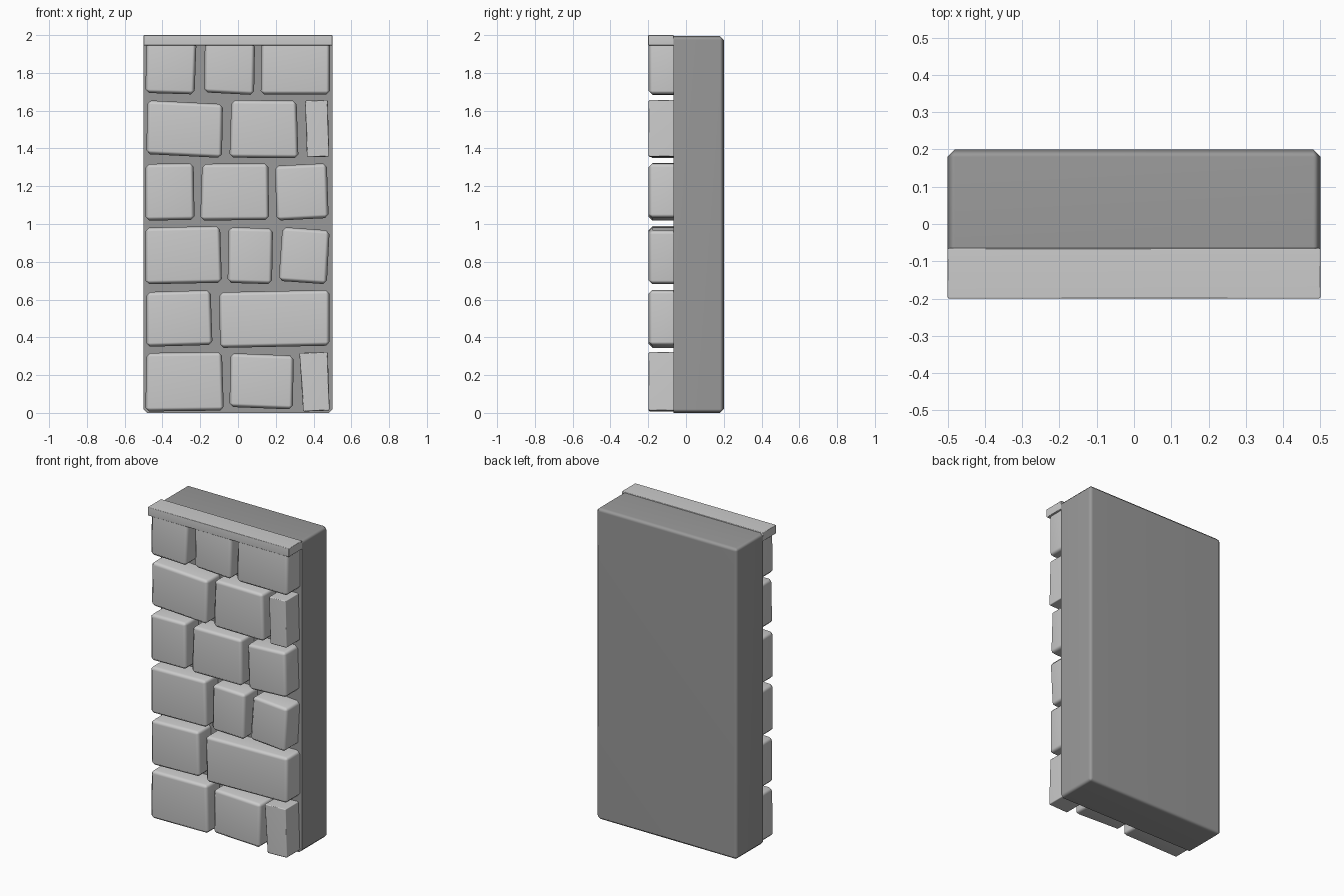
import bpy, bmesh
from math import radians

if "Cube" in bpy.data.objects:
    bpy.data.objects.remove(bpy.data.objects["Cube"])

FRONT, JOIN, BACK = -0.198, -0.067, 0.2


def grey(name, value):
    mat = bpy.data.materials.new(name)
    mat.diffuse_color = (value, value, value, 1)
    mat.use_nodes = True
    mat.node_tree.nodes["Principled BSDF"].inputs["Base Color"].default_value = mat.diffuse_color
    return mat


mortar = grey("dark_mortar", 0.32)
stone = grey("grey_stone", 0.66)


def prism(name, outline, y0, y1, bevel, keep_y=None, mat=None):
    """Extrude an x-z outline along y, chamfering all edges except those lying on keep_y."""
    bm = bmesh.new()
    a = [bm.verts.new((x, y0, z)) for x, z in outline]
    b = [bm.verts.new((x, y1, z)) for x, z in outline]
    n = len(a)
    bm.faces.new(a)
    bm.faces.new(b[::-1])
    for i in range(n):
        j = (i + 1) % n
        bm.faces.new((a[i], b[i], b[j], a[j]))
    edges = [e for e in bm.edges
             if keep_y is None or any(abs(v.co.y - keep_y) > 1e-5 for v in e.verts)]
    bmesh.ops.bevel(bm, geom=edges, offset=bevel, offset_type='OFFSET', segments=1,
                    profile=0.5, affect='EDGES', clamp_overlap=True)
    bmesh.ops.recalc_face_normals(bm, faces=bm.faces)
    mesh = bpy.data.meshes.new(name)
    bm.to_mesh(mesh)
    bm.free()
    obj = bpy.data.objects.new(name, mesh)
    bpy.context.collection.objects.link(obj)
    if mat:
        mesh.materials.append(mat)
    bpy.ops.object.select_all(action='DESELECT')
    obj.select_set(True)
    bpy.context.view_layer.objects.active = obj
    bpy.ops.object.shade_smooth_by_angle(angle=radians(60))
    # Keep the large faces flat and shade only the chamfers
    weighted = obj.modifiers.new("weighted_normals", 'WEIGHTED_NORMAL')
    weighted.keep_sharp = True
    return obj


def rect(x0, x1, z0, z1):
    return [(x0, z0), (x1, z0), (x1, z1), (x0, z1)]


# Backing slab, chamfered everywhere except around its front face
prism("wall_core", rect(-0.5, 0.5, 0, 1.995), JOIN, BACK, 0.02, JOIN, mortar)

# Coping strip along the top front edge
prism("coping", rect(-0.5, 0.5, 1.945, 2.0), -0.2, JOIN + 0.002, 0.003)

# Stone courses, bottom to top. Each stone: bottom z, top z, then
# x of bottom left, bottom right, top right, top left, and left-to-right tilt
courses = [
    [(0.01, 0.32, -0.49, -0.075, -0.085, -0.485, 0.005),
     (0.025, 0.31, -0.045, 0.29, 0.295, -0.04, -0.013),
     (0.01, 0.32, 0.345, 0.485, 0.475, 0.325, 0.005)],
    [(0.355, 0.645, -0.485, -0.135, -0.145, -0.485, 0.01),
     (0.35, 0.645, -0.095, 0.485, 0.485, -0.1, 0.012)],
    [(0.685, 0.985, -0.49, -0.085, -0.095, -0.49, 0.008),
     (0.685, 0.98, -0.055, 0.18, 0.185, -0.05, -0.007),
     (0.69, 0.975, 0.215, 0.47, 0.485, 0.235, -0.018)],
    [(1.02, 1.32, -0.49, -0.23, -0.235, -0.49, 0.004),
     (1.02, 1.32, -0.2, 0.165, 0.16, -0.19, 0.003),
     (1.025, 1.315, 0.205, 0.48, 0.47, 0.195, 0.014)],
    [(1.36, 1.645, -0.485, -0.085, -0.08, -0.48, -0.02),
     (1.35, 1.655, -0.045, 0.32, 0.31, -0.035, -0.003),
     (1.355, 1.655, 0.365, 0.483, 0.475, 0.355, 0.003)],
    [(1.69, 1.965, -0.49, -0.23, -0.22, -0.485, -0.008),
     (1.69, 1.965, -0.18, 0.085, 0.09, -0.175, -0.014),
     (1.685, 1.965, 0.12, 0.487, 0.487, 0.125, 0)],
]
for r, course in enumerate(courses):
    for s, (z0, z1, bl, br, tr, tl, tilt) in enumerate(course):
        h = tilt / 2
        outline = [(bl, z0 - h), (br, z0 + h), (tr, z1 + h), (tl, z1 - h)]
        # The two narrow end stones are cut nearly sharp
        bevel = 0.006 if (br - bl) < 0.16 else 0.02
        prism(f"stone_{r + 1}_{s + 1}", outline, FRONT, JOIN + 0.004, bevel, JOIN + 0.004, stone)
